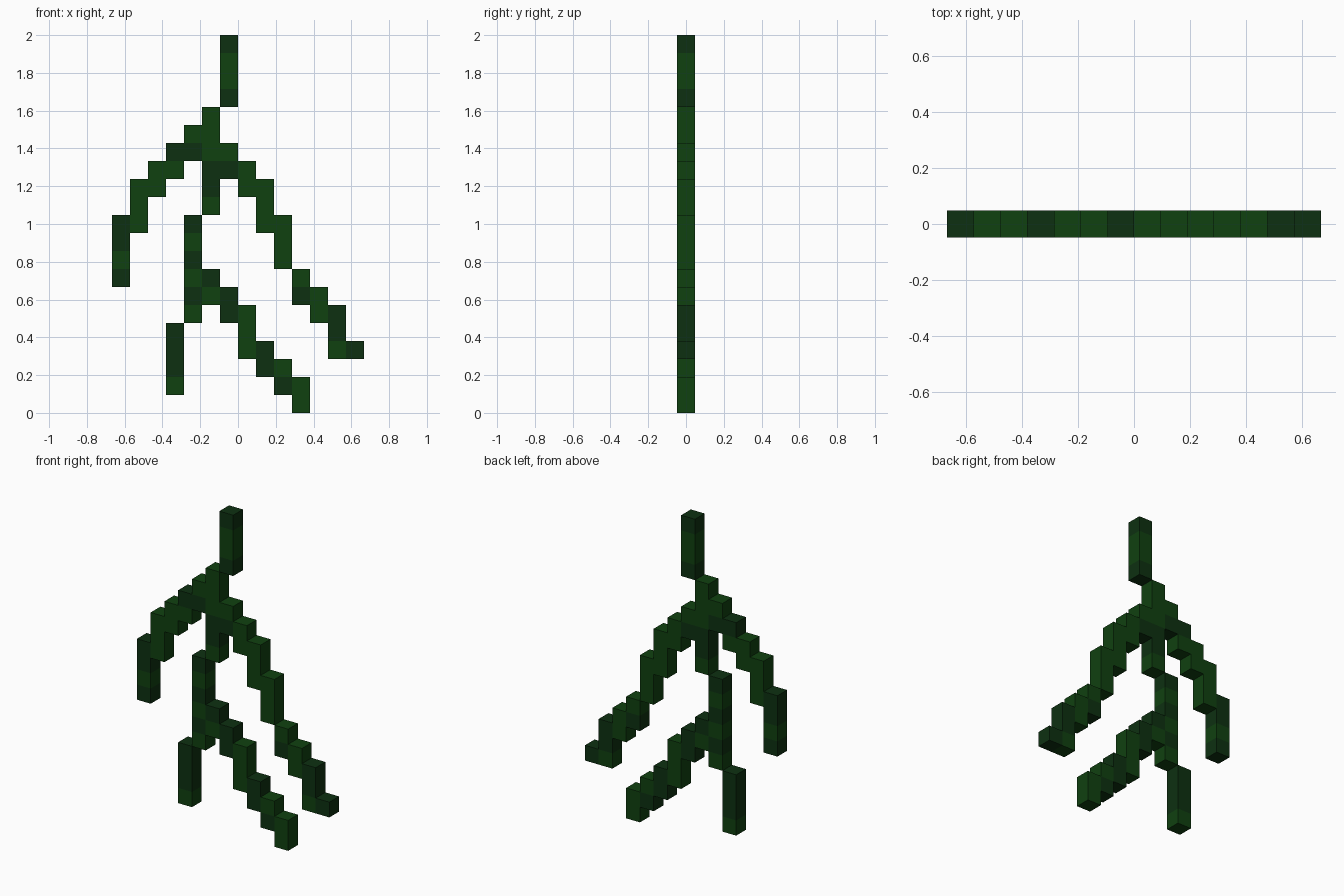
import bpy, bmesh
from mathutils import Vector

if "Cube" in bpy.data.objects:
    bpy.data.objects.remove(bpy.data.objects["Cube"])

S = 2 / 21            # edge of one cube
H = S / 2


def material(name, rgb):
    m = bpy.data.materials.new(name)
    m.diffuse_color = (*rgb, 1)
    m.use_nodes = True
    m.node_tree.nodes["Principled BSDF"].inputs["Base Color"].default_value = m.diffuse_color
    return m


MATS = [material("leaf_green", (0.0050, 0.0525, 0.0052)),
        material("dark_green", (0.0040, 0.0300, 0.0055))]

# Each run: column, top row, shades going down (L = leaf, D = dark)
PARTS = {
    "main_stem": [(6, 20, "DLLD"), (5, 16, "LLLDDL"),
                  (4, 10, "DLDLDL"), (3, 4, "DDDL")],
    "left_tendril": [(4, 15, "LD"), (3, 14, "DL"), (2, 13, "LL"),
                     (1, 12, "LLL"), (0, 10, "DLLD".replace("DL", "DD", 1))],
    "right_tendril": [(6, 14, "LD"), (7, 13, "LL"), (8, 12, "LLL"),
                      (9, 10, "LLL"), (10, 7, "LD"), (11, 6, "LL"),
                      (12, 5, "DDL"), (13, 3, "D")],
    "lower_tendril": [(5, 7, "DL"), (6, 6, "DD"), (7, 5, "LLL"),
                      (8, 3, "DD"), (9, 2, "LD"), (10, 1, "LL")],
}


def cells(runs):
    return {(c, top - n): "LD".index(s)
            for c, top, shades in runs for n, s in enumerate(shades)}


occupied = set().union(*(cells(r) for r in PARTS.values()))


def build(name, runs):
    bm = bmesh.new()
    for (c, r), shade in cells(runs).items():
        centre = Vector(((c - 6.5) * S, 0, (r + 0.5) * S))
        # Six sides, leaving out those buried against a neighbour
        for axis in range(3):
            for sign in (-1, 1):
                d = Vector((0, 0, 0))
                d[axis] = sign
                if axis != 1 and (c + int(d.x), r + int(d.z)) in occupied:
                    continue
                u, v = Vector((0, 0, 0)), Vector((0, 0, 0))
                u[(axis + 1) % 3] = H
                v[(axis + 2) % 3] = sign * H
                f = bm.faces.new([bm.verts.new(centre + d * H + a * u + b * v)
                                  for a, b in ((-1, -1), (1, -1), (1, 1), (-1, 1))])
                f.material_index = shade
    bmesh.ops.remove_doubles(bm, verts=bm.verts, dist=1e-4)
    me = bpy.data.meshes.new(name)
    bm.to_mesh(me)
    bm.free()
    for m in MATS:
        me.materials.append(m)
    bpy.context.collection.objects.link(bpy.data.objects.new(name, me))


for part, runs in PARTS.items():
    build(part, runs)
